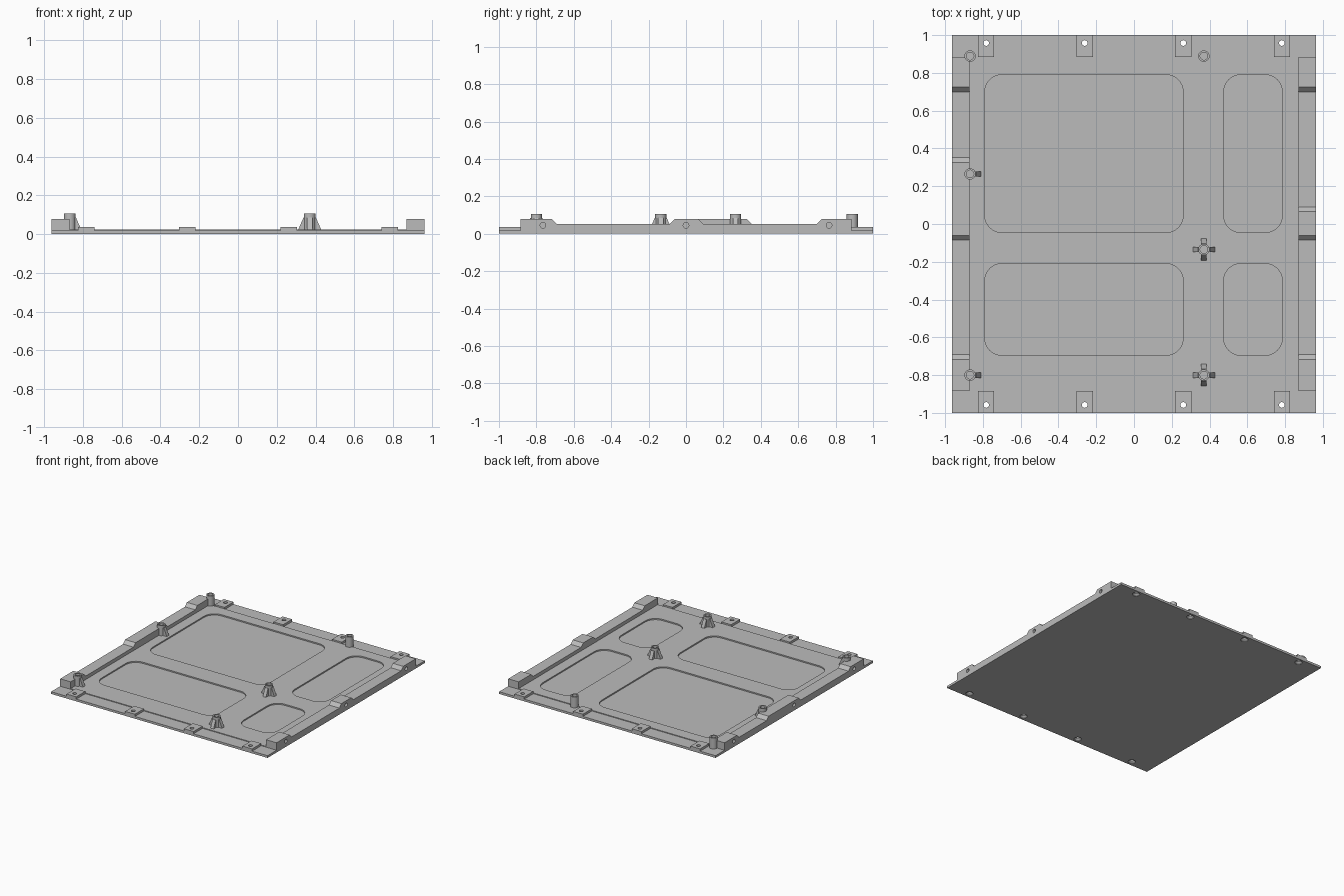
import bpy, bmesh, math
from mathutils import Matrix, Vector

if "Cube" in bpy.data.objects:
    bpy.data.objects.remove(bpy.data.objects["Cube"])

grey = bpy.data.materials.new("light grey")
grey.diffuse_color = (0.5, 0.5, 0.5, 1)
grey.use_nodes = True
grey.node_tree.nodes["Principled BSDF"].inputs["Base Color"].default_value = grey.diffuse_color

HX, EDGE_Z, MID_Z, MID_Y = 0.963, 0.018, 0.024, 0.885
POST_Z = 0.105


def finish(name, bm, smooth=False):
    bmesh.ops.remove_doubles(bm, verts=bm.verts, dist=1e-5)
    bmesh.ops.recalc_face_normals(bm, faces=bm.faces)
    me = bpy.data.meshes.new(name)
    bm.to_mesh(me)
    bm.free()
    ob = bpy.data.objects.new(name, me)
    bpy.context.collection.objects.link(ob)
    me.materials.append(grey)
    if smooth:
        shade(ob)
    return ob


def shade(ob):
    bpy.ops.object.select_all(action='DESELECT')
    ob.select_set(True)
    bpy.context.view_layer.objects.active = ob
    bpy.ops.object.shade_smooth_by_angle(angle=math.radians(30))


def prism(name, pts, vec, matrix=Matrix()):
    """Closed outline of 3D points swept along vec."""
    bm = bmesh.new()
    face = bm.faces.new([bm.verts.new(p) for p in pts])
    ext = bmesh.ops.extrude_face_region(bm, geom=[face])['geom']
    bmesh.ops.translate(bm, vec=vec, verts=[g for g in ext if isinstance(g, bmesh.types.BMVert)])
    bm.transform(matrix)
    return finish(name, bm)


def box(name, x0, x1, y0, y1, z0, z1):
    return prism(name, [(x0, y0, z0), (x1, y0, z0), (x1, y1, z0), (x0, y1, z0)], (0, 0, z1 - z0))


def lathe(name, profile, matrix, smooth=True):
    """(radius, height) profile turned round the local z axis."""
    bm = bmesh.new()
    vs = [bm.verts.new((r, 0, z)) for r, z in profile]
    es = [bm.edges.new(p) for p in zip(vs, vs[1:])]
    bmesh.ops.spin(bm, geom=vs + es, cent=(0, 0, 0), axis=(0, 0, 1), angle=math.tau, steps=28)
    bm.transform(matrix)
    return finish(name, bm, smooth)


def cut(ob, cutters, smooth=True):
    bpy.context.view_layer.objects.active = ob
    for c in cutters:
        m = ob.modifiers.new("cut", 'BOOLEAN')
        m.operation, m.solver, m.object = 'DIFFERENCE', 'EXACT', c
        bpy.ops.object.modifier_apply(modifier=m.name)
    if smooth:
        shade(ob)


def discard(cutters):
    for c in cutters:
        bpy.data.objects.remove(c)


# Base plate with a slightly raised middle
prof = [(-1, 0), (1, 0), (1, EDGE_Z), (MID_Y, EDGE_Z), (MID_Y, MID_Z),
        (-MID_Y, MID_Z), (-MID_Y, EDGE_Z), (-1, EDGE_Z)]
plate = prism("base_plate", [(-HX, y, z) for y, z in prof], (2 * HX, 0, 0))

# Four shallow rounded pockets
pockets = []
for x0, x1 in ((-0.79, 0.26), (0.475, 0.785)):
    for y0, y1 in ((-0.045, 0.79), (-0.695, -0.21)):
        r, pts = 0.09, []
        for cx, cy, a0 in ((x1 - r, y1 - r, 0), (x0 + r, y1 - r, 90),
                           (x0 + r, y0 + r, 180), (x1 - r, y0 + r, 270)):
            for i in range(9):
                a = math.radians(a0 + i * 11.25)
                pts.append((cx + r * math.cos(a), cy + r * math.sin(a), 0.014))
        pockets.append(prism("pocket_cutter", pts, (0, 0, 0.05)))
cut(plate, pockets)
discard(pockets)

# Screw tabs along front and back, countersunk from below
for sy in (-1, 1):
    y0, y1 = sorted((sy * MID_Y, sy))
    for x in (-0.783, -0.261, 0.261, 0.783):
        tab = box("screw_tab", x - 0.043, x + 0.043, y0, y1, 0.010, 0.036)
        hole = lathe("screw_cutter", [(0, -0.01), (0.028, -0.01), (0.028, 0.004), (0.015, 0.016),
                                      (0.015, 0.06), (0, 0.06)],
                     Matrix.Translation((x, sy * 0.958, 0)))
        cut(plate, [hole])
        cut(tab, [hole])
        discard([hole])

# Side rails with raised pads and blind holes in the outer faces
posts = [(-0.868, 0.889, ()), (0.37, 0.889, ()), (-0.868, 0.265, (0,)), (-0.868, -0.80, (0,)),
         (0.37, -0.135, (0, 90, 180, 270)), (0.37, -0.80, (0, 90, 180, 270))]
for name, s, mid_end in (("left_rail", -1, 0.325), ("right_rail", 1, 0.065)):
    lo, hi = 0.052, 0.078
    top = [(MID_Y, hi), (0.725, hi), (0.70, lo), (mid_end + 0.026, lo), (mid_end, hi),
           (-0.06, hi), (-0.086, lo), (-0.692, lo), (-0.718, hi), (-MID_Y, hi)]
    outline = [(-MID_Y, 0.012), (MID_Y, 0.012)] + top
    rail = prism(name, [(s * HX, y, z) for y, z in outline], (-s * 0.093, 0, 0))
    holes = [lathe("side_cutter", [(0, -0.05), (0.015, -0.05), (0.015, 0.05), (0, 0.05)],
                   Matrix.Translation((s * HX, y, 0.045)) @ Matrix.Rotation(math.pi / 2, 4, 'Y'))
             for y in (-0.765, 0, 0.765)]
    if s < 0:
        holes += [lathe("bore_cutter", [(0, 0.03), (0.021, 0.03), (0.021, 0.2), (0, 0.2)],
                        Matrix.Translation((x, y, 0))) for x, y, _ in posts if x < 0]
    cut(rail, holes)
    discard(holes)

# Hollow posts with tapered support fins
for x, y, fins in posts:
    at = Matrix.Translation((x, y, 0))
    lathe("post", [(0, 0.012), (0.030, 0.012), (0.030, POST_Z), (0.020, POST_Z),
                   (0.020, 0.03), (0, 0.03)], at)
    for a in fins:
        pts = [(0.024, -0.014, 0.016), (0.058, -0.014, 0.016), (0.058, -0.014, 0.026),
               (0.032, -0.014, 0.085), (0.024, -0.014, 0.085)]
        prism("post_fin", pts, (0, 0.028, 0), at @ Matrix.Rotation(math.radians(a), 4, 'Z'))
